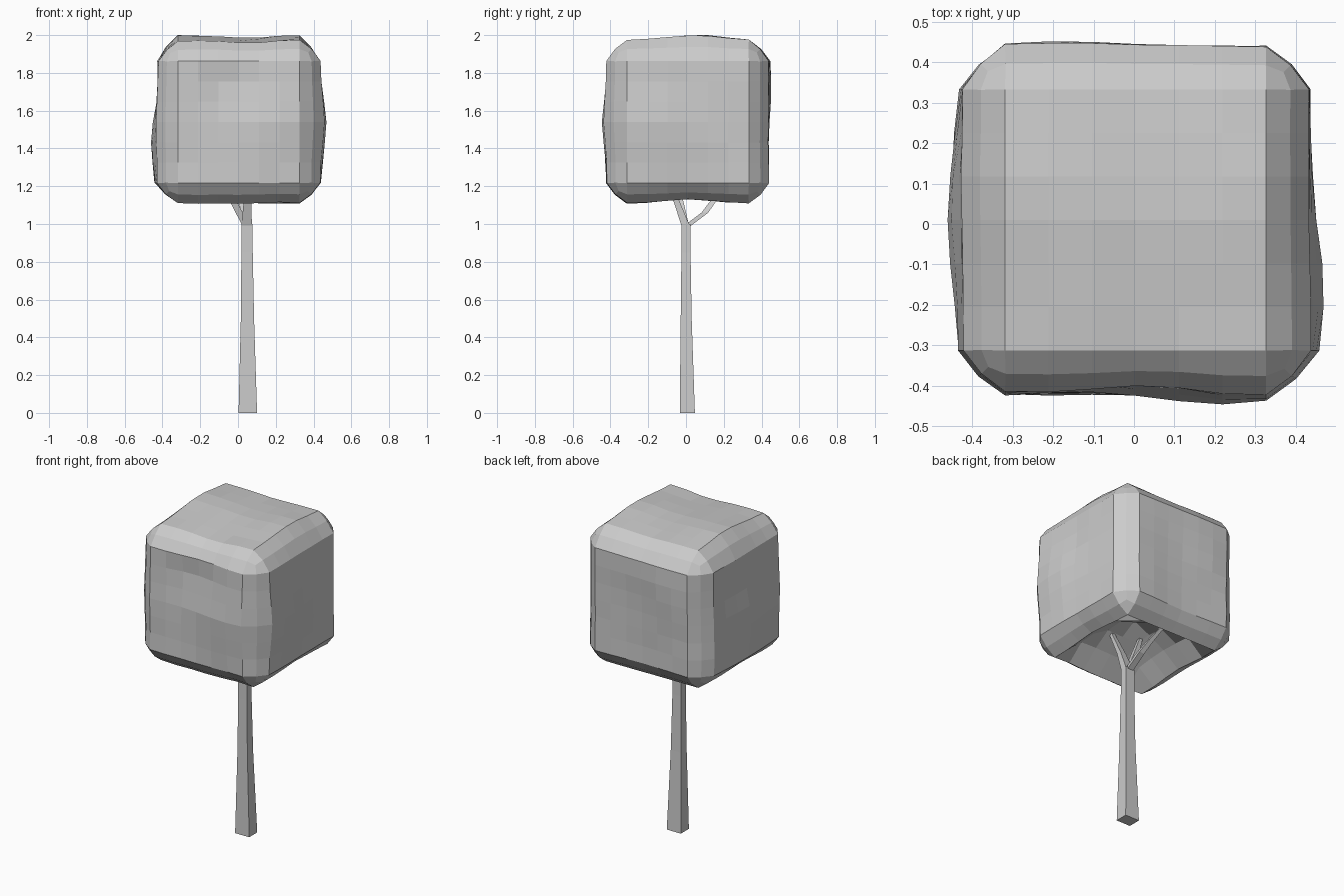
import bpy, bmesh, math
from mathutils import Vector, noise

if "Cube" in bpy.data.objects:
    bpy.data.objects.remove(bpy.data.objects["Cube"])

grey = bpy.data.materials.new("plain grey")
grey.diffuse_color = (0.6, 0.6, 0.6, 1)
grey.use_nodes = True
grey.node_tree.nodes["Principled BSDF"].inputs["Base Color"].default_value = grey.diffuse_color


def add_object(name, bm):
    bmesh.ops.recalc_face_normals(bm, faces=bm.faces)
    mesh = bpy.data.meshes.new(name)
    bm.to_mesh(mesh)
    bm.free()
    mesh.materials.append(grey)
    obj = bpy.data.objects.new(name, mesh)
    bpy.context.collection.objects.link(obj)


def limb(name, sections):
    """Four-sided tapered limb; each section is (centre, half x, half y)."""
    bm = bmesh.new()
    rings = []
    for (x, y, z), hx, hy in sections:
        rings.append([bm.verts.new((x + sx * hx, y + sy * hy, z))
                      for sx, sy in ((-1, -1), (1, -1), (1, 1), (-1, 1))])
    for a, b in zip(rings, rings[1:]):
        for i in range(4):
            j = (i + 1) % 4
            bm.faces.new((a[i], a[j], b[j], b[i]))
    bm.faces.new(rings[0][::-1])
    bm.faces.new(rings[-1])
    add_object(name, bm)


def bump(a, b, a0, b0, r):
    return math.exp(-((a - a0) ** 2 + (b - b0) ** 2) / r ** 2)


# Crown: subdivided cube with chamfered edges, gently lumpy, hollowed underneath
HALF, CORE = 0.43, 0.32
bm = bmesh.new()
bmesh.ops.create_cube(bm, size=2 * HALF)
bmesh.ops.subdivide_edges(bm, edges=bm.edges[:], cuts=7, use_grid_fill=True)
for v in bm.verts:
    p = v.co.copy()
    core = Vector([max(-CORE, min(CORE, c)) for c in p])
    out = p - core
    n = out.normalized()
    # norm between a flat chamfer and a round edge
    length = sum(abs(c) ** 1.25 for c in n) ** (1 / 1.25)
    p = core + n * ((HALF - CORE) / length)
    x, y, z = core
    p += n * 0.008 * noise.noise(core * 5 + Vector((3.1, 1.7, 4.2)))
    # side swellings and hollows
    wx, wy, wz = (c * abs(c) for c in n)
    if wx > 0:
        p.x += wx * (0.028 * bump(y, z, -0.2, -0.02, 0.2) + 0.008 * bump(y, z, 0.05, -0.02, 0.25)
                     - 0.012 * bump(y, z, 0, 0.17, 0.13))
    else:
        p.x += wx * (0.035 * bump(y, z, 0, -0.12, 0.24) - 0.01 * bump(y, z, 0, 0.15, 0.15))
    if wy < 0:
        p.y += wy * (0.026 * bump(x, z, 0.17, 0, 0.18) - 0.03 * bump(x, z, -0.02, 0.2, 0.18))
    else:
        p.y += wy * (0.01 * bump(x, z, -0.3, 0.2, 0.2) - 0.014 * bump(x, z, 0, -0.25, 0.2))
    if wz > 0:
        p.z += wz * (0.03 * bump(y, 0, 0.05, 0, 0.25) - 0.012 * bump(x, 0, 0, 0, 0.2))
    else:
        p.z += -wz * 0.02 * bump(y, 0, 0, 0, 0.18)
    # hollow around the branches
    if n.z < -0.9:
        edge = max(abs(x), abs(y)) / CORE
        p.z += 0.2 * max(0, 1 - edge) ** 0.7
    v.co = p + Vector((0.004, 0.01, 1.54))
add_object("leaf_crown", bm)

# Trunk
limb("trunk", [((0.052, 0.007, 0), 0.049, 0.040),
               ((0.050, 0.001, 0.5), 0.035, 0.029),
               ((0.048, 0.000, 0.85), 0.030, 0.024),
               ((0.048, 0.000, 1.0), 0.030, 0.024)])

# Branches reaching into the crown
START = (0.046, 0.0, 0.985)
limb("back_branch", [(START, 0.02, 0.018), ((0.04, 0.10, 1.06), 0.018, 0.018),
                     ((0.01, 0.15, 1.13), 0.015, 0.015), ((-0.05, 0.22, 1.24), 0.01, 0.01)])
limb("front_branch", [(START, 0.028, 0.022), ((0.05, -0.05, 1.12), 0.02, 0.016),
                      ((0.07, -0.12, 1.29), 0.012, 0.01)])
limb("left_branch", [(START, 0.02, 0.018), ((-0.025, -0.03, 1.12), 0.018, 0.016),
                     ((-0.10, -0.06, 1.29), 0.01, 0.01)])
